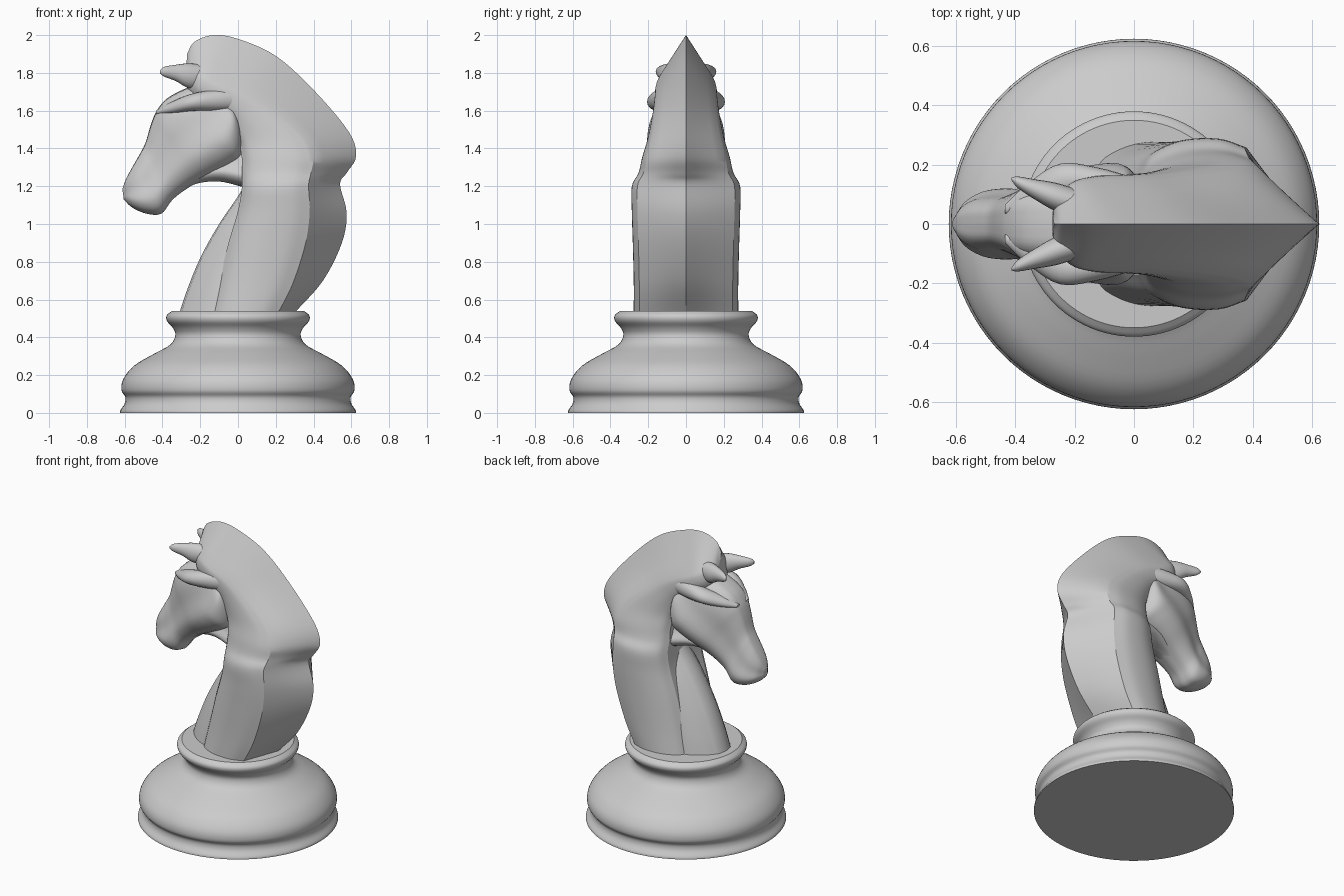
import bpy, bmesh, math
from mathutils import Vector

if "Cube" in bpy.data.objects:
    bpy.data.objects.remove(bpy.data.objects["Cube"])

grey = bpy.data.materials.new("light grey")
grey.use_nodes = True
grey.diffuse_color = (0.6, 0.6, 0.6, 1)
grey.node_tree.nodes["Principled BSDF"].inputs["Base Color"].default_value = (0.6, 0.6, 0.6, 1)


def smooth(points, steps=5):
    """Curve through all points (any number of dimensions)."""
    p = [Vector(q) for q in points]
    p = [p[0] * 2 - p[1]] + p + [p[-1] * 2 - p[-2]]
    out = []
    for a, b, c, d in zip(p, p[1:], p[2:], p[3:]):
        for i in range(steps):
            t = i / steps
            out.append((b * 2 + (c - a) * t + (a * 2 - b * 5 + c * 4 - d) * t * t
                        + (b * 3 - a - c * 3 + d) * t ** 3) * 0.5)
    return out + [p[-2]]


def skin(name, rings, mirror=False, angle=35):
    """Join closed rings into a capped, smooth shaded body."""
    bm = bmesh.new()
    loops = [[bm.verts.new(v) for v in ring] for ring in rings]
    n = len(loops[0])
    for a, b in zip(loops, loops[1:]):
        for i in range(n):
            j = (i + 1) % n
            bm.faces.new((a[i], a[j], b[j], b[i]))
    bm.faces.new(loops[0])
    bm.faces.new(loops[-1])
    bmesh.ops.remove_doubles(bm, verts=bm.verts, dist=0.0002)
    bmesh.ops.recalc_face_normals(bm, faces=bm.faces)
    mesh = bpy.data.meshes.new(name)
    bm.to_mesh(mesh)
    bm.free()
    mesh.materials.append(grey)
    ob = bpy.data.objects.new(name, mesh)
    bpy.context.collection.objects.link(ob)
    bpy.ops.object.select_all(action='DESELECT')
    ob.select_set(True)
    bpy.context.view_layer.objects.active = ob
    bpy.ops.object.shade_smooth_by_angle(angle=math.radians(angle))
    if mirror:
        ob.modifiers.new("Mirror", 'MIRROR').use_axis = (False, True, False)
    return ob


def spine_body(name, stations, section, angle=35):
    """Stations: start x, z, end x, z, half width, section shape value."""
    rings = []
    for ax, az, bx, bz, w, e in smooth(stations):
        half = [(ax + (bx - ax) * t, max(u, 0) * w, az + (bz - az) * t) for t, u in section(e)]
        rings.append(half + [(x, -y, z) for x, y, z in reversed(half)])
    return skin(name, rings, angle=angle)


def oval_body(name, stations):
    """Stations along x: x, y, z, y radius, z radius; mirrored to both sides."""
    rings = [[(x, y + ry * math.cos(i * math.tau / 20), z + rz * math.sin(i * math.tau / 20))
              for i in range(20)] for x, y, z, ry, rz in smooth(stations)]
    return skin(name, rings, mirror=True)


# Turned base
lower = [(.625, 0), (.622, .015), (.6, .05), (.597, .085), (.617, .12), (.607, .18), (.55, .25),
         (.45, .31), (.36, .36), (.332, .41), (.345, .45), (.375, .485), (.378, .515), (.35, .54)]
turned = smooth(lower, 4)
skin("base", [[(r * math.cos(i * math.tau / 96), r * math.sin(i * math.tau / 96), z)
               for i in range(96)] for r, z in turned])


# Neck and mane: rounded front, crisp shoulder edge, wedge to a sharp ridge
def neck_section(e):
    side = smooth([(0, .6), (.12 * e, .82), (.4 * e, .98), (.75 * e, 1), (e, .9)], 4)
    return side + [(e + (1 - e) * i / 4, .9 * (1 - i / 4)) for i in range(1, 5)]


spine_body("neck_and_mane", [
    (-.14, .53, .30, .53, .275, .8),
    (-.10, .70, .45, .70, .275, .72),
    (-.05, .90, .55, .90, .28, .68),
    (0, 1.07, .575, 1.06, .285, .66),
    (.02, 1.19, .54, 1.21, .285, .68),
    (.02, 1.27, .575, 1.27, .25, .66),
    (.02, 1.35, .625, 1.36, .23, .62),
    (0, 1.44, .585, 1.49, .20, .58),
    (-.05, 1.53, .40, 1.71, .175, .48),
    (-.10, 1.58, .20, 1.89, .165, .42),
    (-.17, 1.63, 0, 1.98, .16, .38),
    (-.23, 1.67, -.13, 2.0, .14, .4),
    (-.27, 1.72, -.23, 1.965, .085, .4),
    (-.275, 1.78, -.27, 1.90, .025, .4)], neck_section, 28)


# Chest: narrower wedge in front of the neck
def chest_section(e):
    return [(0, 0)] + smooth([(.03, .3), (.2, .62), (.45, .9), (.7, 1), (1, 1)], 4)


spine_body("chest", [
    (-.31, .53, .02, .53, .20, 0),
    (-.27, .65, .05, .65, .195, 0),
    (-.20, .82, .1, .82, .185, 0),
    (-.10, 1.0, .15, 1.0, .17, 0),
    (.02, 1.18, .2, 1.18, .14, 0),
    (.06, 1.3, .2, 1.3, .11, 0)], chest_section)


# Head: narrow forehead, full jaw
def head_section(e):
    return smooth([(0, 0), (.03, .4), (.2, .68), (.45, .82), (.72, 1), (.93, .7), (1, 0)], 4)


spine_body("head", [
    (-.612, 1.185, -.605, 1.13, .02, 0),
    (-.592, 1.24, -.56, 1.087, .075, 0),
    (-.56, 1.30, -.485, 1.055, .11, 0),
    (-.52, 1.37, -.405, 1.055, .12, 0),
    (-.49, 1.43, -.345, 1.13, .12, 0),
    (-.46, 1.53, -.25, 1.20, .145, 0),
    (-.43, 1.60, -.13, 1.26, .18, 0),
    (-.375, 1.665, -.03, 1.31, .20, 0),
    (-.27, 1.72, .025, 1.36, .205, 0),
    (-.15, 1.75, .03, 1.48, .18, 0),
    (-.08, 1.72, 0, 1.58, .12, 0)], head_section)


# Throat under the jaw
spine_body("throat", [
    (-.36, 1.22, -.32, 1.165, .05, 0),
    (-.25, 1.35, -.22, 1.213, .08, 0),
    (-.10, 1.40, -.10, 1.225, .11, 0),
    (.03, 1.40, .03, 1.195, .14, 0),
    (.10, 1.40, .10, 1.18, .15, 0)], head_section)

# Ears and brows
oval_body("ears", [
    (-.413, .152, 1.807, .005, .008),
    (-.39, .14, 1.806, .02, .026),
    (-.33, .115, 1.80, .035, .043),
    (-.26, .09, 1.785, .048, .065),
    (-.17, .065, 1.78, .045, .06)])
oval_body("brows", [
    (-.435, .05, 1.59, .015, .01),
    (-.36, .09, 1.612, .045, .03),
    (-.25, .145, 1.643, .058, .045),
    (-.12, .14, 1.655, .05, .055),
    (.02, .12, 1.66, .03, .05)])
